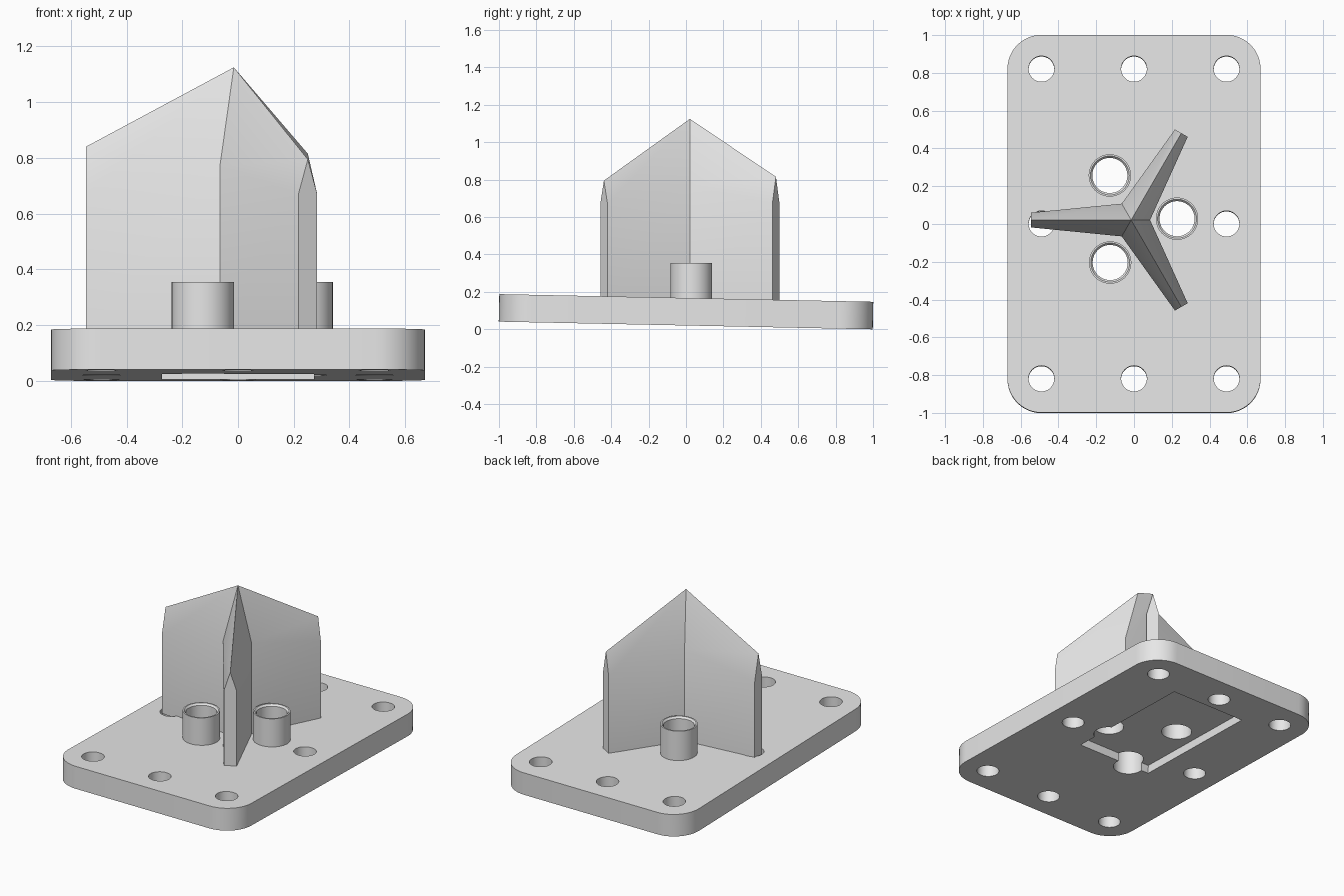
import bpy, bmesh, math
from mathutils import Matrix, Vector

cube = bpy.data.objects.get("Cube")
if cube:
    bpy.data.objects.remove(cube, do_unlink=True)

grey = bpy.data.materials.new("light_grey")
grey.use_nodes = True
grey.diffuse_color = (0.8, 0.8, 0.8, 1)
grey.node_tree.nodes["Principled BSDF"].inputs["Base Color"].default_value = (0.8, 0.8, 0.8, 1)


def make_object(name, bm):
    bmesh.ops.recalc_face_normals(bm, faces=bm.faces)
    mesh = bpy.data.meshes.new(name)
    bm.to_mesh(mesh)
    bm.free()
    mesh.materials.append(grey)
    obj = bpy.data.objects.new(name, mesh)
    bpy.context.collection.objects.link(obj)
    return obj


def select_only(obj):
    bpy.ops.object.select_all(action='DESELECT')
    obj.select_set(True)
    bpy.context.view_layer.objects.active = obj


def smooth(obj):
    select_only(obj)
    bpy.ops.object.shade_smooth_by_angle(angle=math.radians(30))


def polar(radius, angle):
    return Vector((radius * math.cos(angle), radius * math.sin(angle), 0))


def box(size, center):
    bm = bmesh.new()
    bmesh.ops.create_cube(bm, size=1)
    bmesh.ops.scale(bm, vec=size, verts=bm.verts)
    bmesh.ops.translate(bm, vec=center, verts=bm.verts)
    return bm


def cut(target, bm, matrix):
    cutter = make_object("cutter", bm)
    cutter.hide_render = True
    cutter.data.transform(matrix)
    mod = target.modifiers.new("cut", 'BOOLEAN')
    mod.operation, mod.solver, mod.object = 'DIFFERENCE', 'EXACT', cutter
    select_only(target)
    bpy.ops.object.modifier_apply(modifier=mod.name)
    bpy.data.objects.remove(cutter, do_unlink=True)


def rod(radius, x, y):
    bm = bmesh.new()
    bmesh.ops.create_cone(bm, cap_ends=True, segments=48, radius1=radius, radius2=radius,
                          depth=1, matrix=Matrix.Translation((x, y, 0)))
    return bm


# Base plate: rounded corners, slightly tilted
THICK = 0.147
tilt = Matrix.Translation((0, 0, 0.094)) @ Matrix.Rotation(-0.0205, 4, 'X')
bm = box((1.34, 2, THICK), (0, 0, 0))
corners = [e for e in bm.edges if abs(e.verts[0].co.z - e.verts[1].co.z) > 0.1]
bmesh.ops.bevel(bm, geom=corners, offset=0.18, segments=12, profile=0.5, affect='EDGES')
plate = make_object("base_plate", bm)
plate.data.transform(tilt)

# Pocket under the plate
cut(plate, box((0.545, 0.9, 0.11), (0, 0.263, -THICK / 2)), tilt)

# Bolt holes around the rim
for x in (-0.49, 0, 0.49):
    for y in (-0.82, 0, 0.82):
        if x or y:
            cut(plate, rod(0.068, x, y), tilt)

# Hollow posts with bored holes
BORE, OUTER, TOP = 0.093, 0.112, 0.355
profile = [(BORE, 0.15), (BORE, TOP - 0.012), (0.103, TOP), (OUTER, TOP), (OUTER, 0.15)]
for i, (x, y) in enumerate([(-0.128, 0.257), (0.228, 0.028), (-0.126, -0.204)]):
    cut(plate, rod(BORE, x, y), Matrix.Identity(4))
    bm = bmesh.new()
    verts = [bm.verts.new((r, 0, z)) for r, z in profile]
    edges = [bm.edges.new((v, verts[k - 1])) for k, v in enumerate(verts)]
    bmesh.ops.spin(bm, geom=verts + edges, cent=(0, 0, 0), axis=(0, 0, 1),
                   angle=math.tau, steps=48, use_merge=True)
    bmesh.ops.remove_doubles(bm, verts=bm.verts, dist=0.0001)
    bmesh.ops.translate(bm, vec=(x, y, 0), verts=bm.verts)
    smooth(make_object(f"post_{i + 1}", bm))
smooth(plate)

# Three-armed finned spike with ridged roofs
FLOOR, CORNER, SHOULDER = 0.15, 0.77, 0.67
bm = bmesh.new()


def column(point, height):
    return [bm.verts.new((point.x, point.y, z)) for z in (FLOOR, height)]


apex = bm.verts.new((0, 0, 1.125))
step = math.tau / 3
inner = [column(polar(0.1, k * step), CORNER) for k in range(3)]
outline = []
for k, ridge_height in enumerate((0.815, 0.84, 0.795)):
    angle = (k + 0.5) * step
    tip = polar(0.531, angle)
    side = polar(0.039, angle + math.pi / 2)
    a, b = column(tip - side, SHOULDER), column(tip + side, SHOULDER)
    ridge = bm.verts.new((tip.x, tip.y, ridge_height))
    start, end = inner[k], inner[(k + 1) % 3]
    bm.faces.new((start[0], a[0], a[1], start[1]))
    bm.faces.new((b[0], end[0], end[1], b[1]))
    bm.faces.new((a[0], b[0], b[1], ridge, a[1]))
    bm.faces.new((start[1], a[1], ridge, apex))
    bm.faces.new((b[1], end[1], apex, ridge))
    outline += [start[0], a[0], b[0]]
bm.faces.new(outline[::-1])
bmesh.ops.translate(bm, vec=(-0.015, 0.021, 0), verts=bm.verts)
smooth(make_object("finned_spike", bm))
